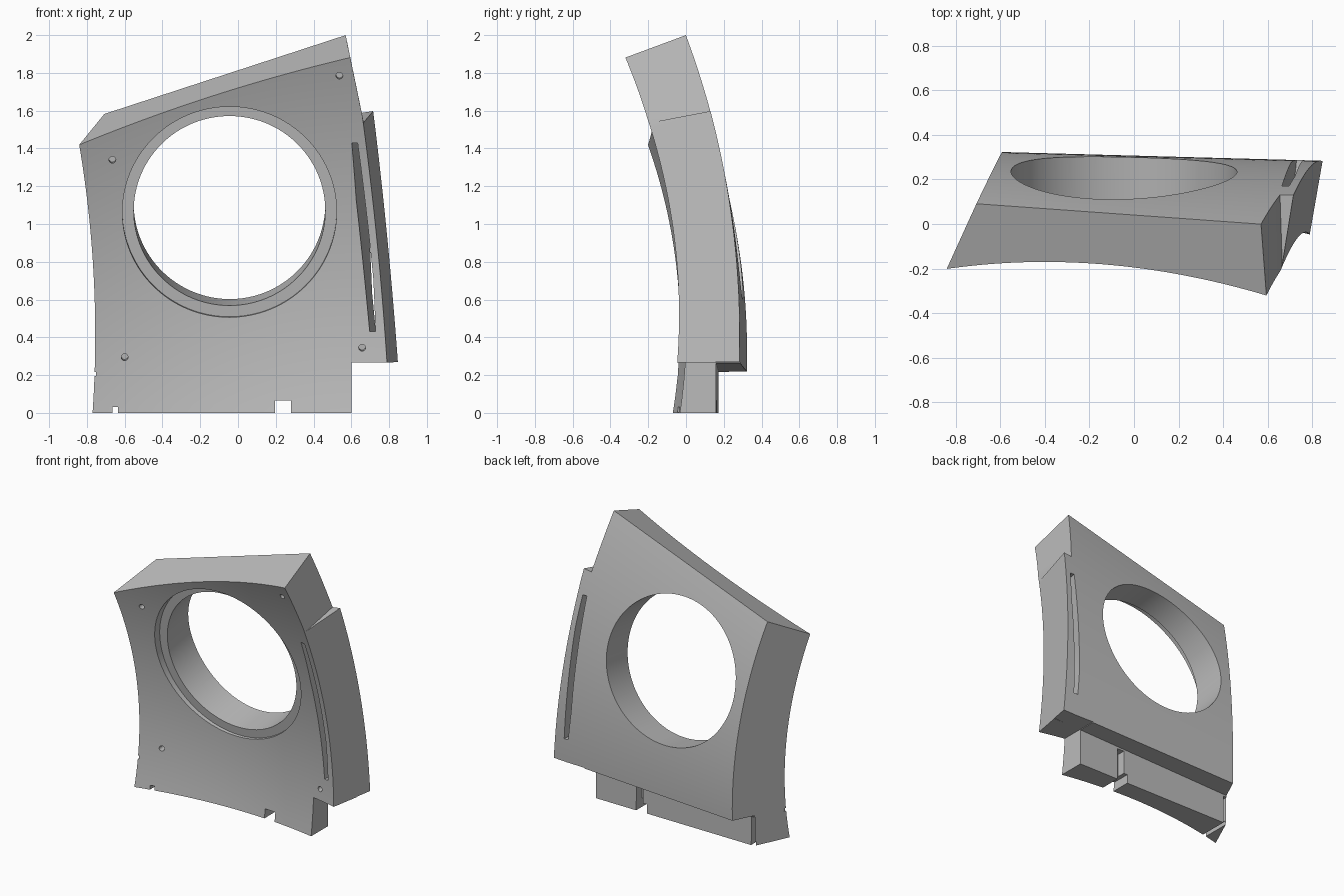
import bpy, bmesh, math
from mathutils import Vector as V

cube = bpy.data.objects.get("Cube")
if cube:
    bpy.data.objects.remove(cube, do_unlink=True)

grey = bpy.data.materials.new("plain grey")
grey.use_nodes = True
colour = (0.5, 0.5, 0.5, 1)
grey.diffuse_color = colour
grey.node_tree.nodes["Principled BSDF"].inputs["Base Color"].default_value = colour


def make_object(name, bm):
    bmesh.ops.recalc_face_normals(bm, faces=bm.faces[:])
    mesh = bpy.data.meshes.new(name)
    bm.to_mesh(mesh)
    bm.free()
    mesh.materials.append(grey)
    obj = bpy.data.objects.new(name, mesh)
    bpy.context.scene.collection.objects.link(obj)
    return obj


def front_y(x, z):
    # shallow spherical dish
    return 0.059 - 0.16 * (x * x + (z - 0.46) ** 2)


def back_y(x, z):
    # conical outer skin with its apex far to the right
    s = (x + 4.95) / 4.95
    h = 0.07 + (z - 0.07) / s
    return 0.442 - s * (0.135 + 0.1257 * (h - 0.357) ** 2)


# Curved slab between the two skins
NX, NZ = 44, 52
bm = bmesh.new()
skins = []
for skin in (front_y, back_y):
    rows = []
    for j in range(NZ + 1):
        z = 2.3 * j / NZ
        xs = [-1.0 + 2.0 * i / NX for i in range(NX + 1)]
        rows.append([bm.verts.new((x, skin(x, z), z)) for x in xs])
    skins.append(rows)
    for a, b in zip(rows, rows[1:]):
        for i in range(NX):
            bm.faces.new((a[i], a[i + 1], b[i + 1], b[i]))


def rim(rows):
    return (rows[0] + [r[-1] for r in rows[1:]] + rows[-1][-2::-1]
            + [r[0] for r in rows[-2:0:-1]])


f, b = rim(skins[0]), rim(skins[1])
for i in range(len(f)):
    k = (i + 1) % len(f)
    bm.faces.new((f[i], f[k], b[k], b[i]))


# Trim the slab by its left, top and right side planes
def trim(p, q, r, outward):
    p, q, r = V(p), V(q), V(r)
    n = (q - p).cross(r - p).normalized()
    if n.dot(V(outward)) < 0:
        n = -n
    bmesh.ops.bisect_plane(bm, geom=bm.verts[:] + bm.edges[:] + bm.faces[:],
                           plane_co=p, plane_no=n, clear_outer=True)
    bmesh.ops.holes_fill(bm, edges=[e for e in bm.edges if e.is_boundary], sides=0)


trim((-0.84, -0.2, 1.42), (-0.38, 0.8, 1.42), (-0.83, -0.2, 0.02), (-1, 0, 0))
trim((-0.84, -0.2, 1.42), (0.59, -0.32, 1.88), (0.57, 0, 2.0), (0, 0, 1))
trim((0.67, -0.155, 1.54), (0.79, -0.04, 0.265), (0.782, 0.21, 0.93), (1, 0, 0))
panel = make_object("curved_panel", bm)

cutters = []


def cut_hull(name, points):
    bm = bmesh.new()
    verts = [bm.verts.new(p) for p in points]
    bmesh.ops.convex_hull(bm, input=verts)
    cutters.append(make_object(name, bm))


def cut_box(name, x, y, z):
    cut_hull(name, [(a, b, c) for a in x for b in y for c in z])


def cut_round(name, start, end, radius, sides):
    start, end = V(start), V(end)
    axis = end - start
    bm = bmesh.new()
    bmesh.ops.create_cone(bm, cap_ends=True, segments=sides, radius1=radius,
                          radius2=radius, depth=axis.length)
    bm.transform(axis.to_track_quat('Z', 'Y').to_matrix().to_4x4())
    bmesh.ops.translate(bm, verts=bm.verts[:], vec=(start + end) / 2)
    cutters.append(make_object(name, bm))


# Large opening and its stepped recess
centre, axis = V((-0.045, -0.005, 1.07)), V((0, 1, 0.147)).normalized()
cut_round("opening_cutter", centre - axis, centre + axis, 0.507, 128)
cut_round("recess_cutter", centre - axis * 0.7, centre, 0.567, 128)

# Step above the side flange
low_front, low_back = V((0.665, -0.17, 1.54)), V((0.655, 0.14, 1.59))
along, up = low_back - low_front, V((-0.085, -0.14, 0.41)) * 2
out = V((0.375, -0.05, 0.05))
corners = [low_front - along, low_back + along]
corners += [c + up for c in corners]
cut_hull("step_cutter", corners + [c + out for c in corners])

# Slanted slot beside the flange
slot = []
for front, back in (((0.62, -0.14, 1.43), (0.68, 0.17, 1.43)),
                    ((0.713, -0.02, 0.43), (0.745, 0.28, 0.43))):
    front, back = V(front), V(back)
    d = back - front
    for p in (front - d * 0.5, back + d * 0.5):
        slot += [p - V((0.016, 0, 0)), p + V((0.016, 0, 0))]
cut_hull("slot_cutter", slot)

# Foot: thinner than the body, shorter on one side
cut_hull("foot_back_cutter", [(x, y, z) for x in (-1.2, 1.2) for y in (0.165 - 0.01 * x, 1)
                              for z in (-0.5, 0.24 + 0.035 * x)])
cut_box("foot_end_cutter", (0.6, 1.5), (-1, 1), (-0.5, 0.266))

# Notches and grooves in the foot
cut_box("notch_cutter", (0.195, 0.28), (-1, 1), (-0.5, 0.065))
cut_box("groove_cutter", (0.225, 0.278), (0.1, 0.5), (-0.5, 0.235))
cut_box("small_groove_cutter", (-0.662, -0.636), (0.04, 0.5), (-0.5, 0.205))
cut_box("small_notch_cutter", (-0.664, -0.634), (-1, 0.5), (-0.5, 0.03))
cut_box("end_gap_cutter", (-1, -0.752), (-1, 0.1), (0.195, 0.217))

# Blind screw holes
for x, z in ((-0.665, 1.34), (0.537, 1.785), (-0.6, 0.295), (0.657, 0.345)):
    y = front_y(x, z)
    cut_round("screw_hole_cutter", (x, y - 0.1, z - 0.01), (x, y + 0.06, z + 0.006), 0.018, 20)

# Apply the cuts
for c in cutters:
    c.hide_render = True
    mod = panel.modifiers.new(c.name, 'BOOLEAN')
    mod.operation, mod.solver, mod.object = 'DIFFERENCE', 'EXACT', c
bpy.context.view_layer.update()
graph = bpy.context.evaluated_depsgraph_get()
result = bpy.data.meshes.new_from_object(panel.evaluated_get(graph))
panel.modifiers.clear()
panel.data = result
for c in cutters:
    bpy.data.objects.remove(c, do_unlink=True)
result.materials.clear()
result.materials.append(grey)
for face in result.polygons:
    face.material_index = 0

bpy.ops.object.select_all(action='DESELECT')
panel.select_set(True)
bpy.context.view_layer.objects.active = panel
bpy.ops.object.shade_smooth_by_angle(angle=math.radians(20))
